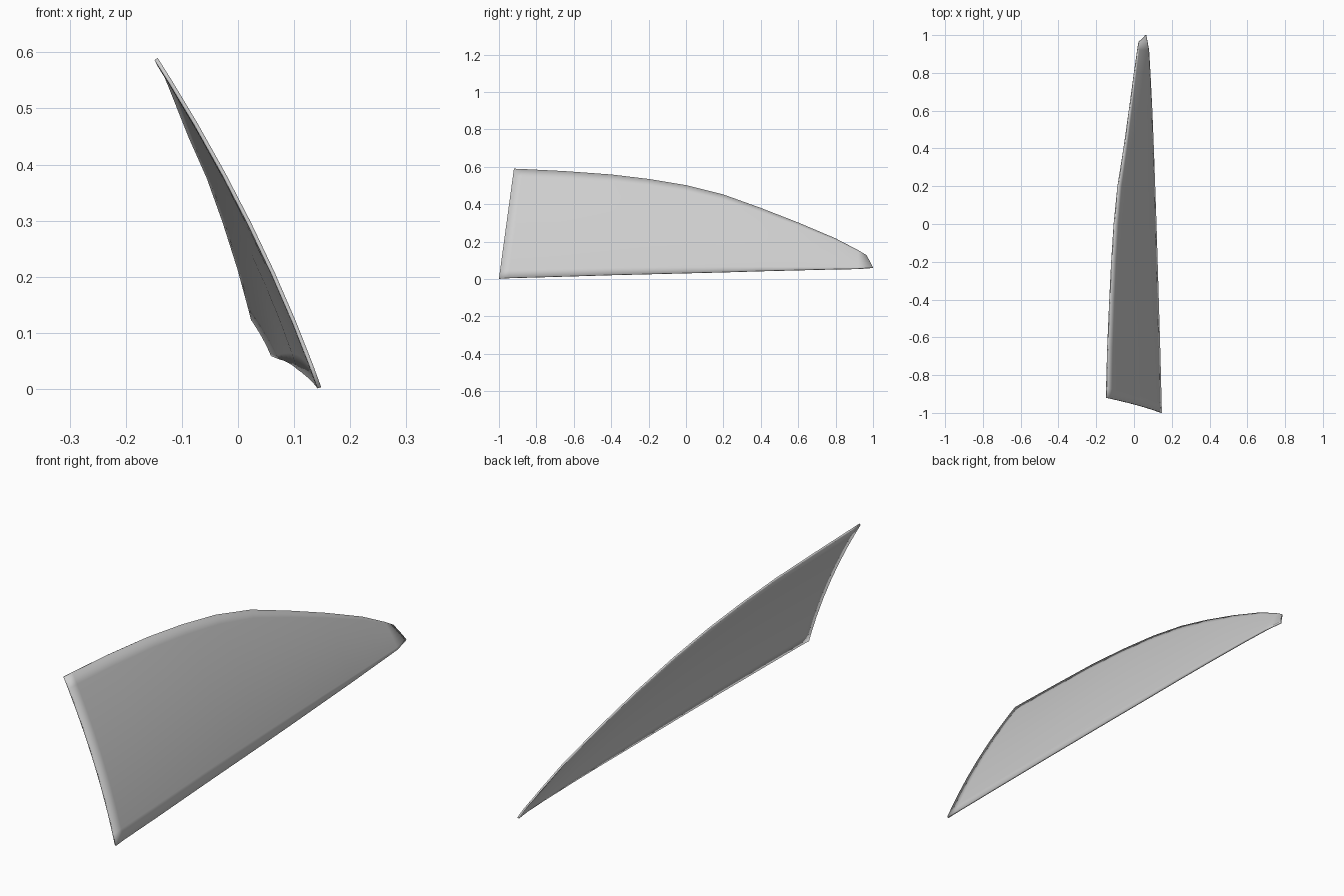
import bpy
import bmesh
from mathutils import Vector

default_cube = bpy.data.objects.get("Cube")
if default_cube:
    bpy.data.objects.remove(default_cube, do_unlink=True)

# Lower and upper edge points of the blade, from the wide root to the tip
LOWER_EDGE = [
    (.145, -1, .002), (.143, -.95, .005), (.137, -.7, .012), (.128, -.4, .021),
    (.122, -.2, .026), (.116, 0, .031), (.109, .2, .036), (.102, .4, .042),
    (.094, .6, .047), (.084, .8, .052), (.077, .92, .054), (.062, 1, .06),
]
UPPER_EDGE = [
    (-.146, -.92, .588), (-.145, -.87, .586), (-.139, -.65, .575), (-.128, -.4, .557),
    (-.118, -.2, .533), (-.105, 0, .5), (-.085, .2, .45), (-.053, .4, .378),
    (-.025, .6, .3), (.002, .8, .215), (.019, .92, .152), (.026, .965, .125),
]
CHORD_STEPS = [0, .07, .2, .35, .5, .65, .8, .93, 1]
CAMBER = .14
THICKNESS = .007


def section_point(low, high, t):
    """Point on a cross-section that bows gently outward."""
    point = low.lerp(high, t)
    point.x += CAMBER * t * (1 - t) * (high.z - low.z)
    return point


# Curved sheet lofted between the two edges
bm = bmesh.new()
rows = []
for low, high in zip(LOWER_EDGE, UPPER_EDGE):
    low, high = Vector(low), Vector(high)
    rows.append([bm.verts.new(section_point(low, high, t)) for t in CHORD_STEPS])
for row, following in zip(rows, rows[1:]):
    for j in range(len(CHORD_STEPS) - 1):
        bm.faces.new((row[j], following[j], following[j + 1], row[j + 1]))
for face in bm.faces:
    face.smooth = True

mesh = bpy.data.meshes.new("blade")
bm.to_mesh(mesh)
bm.free()
blade = bpy.data.objects.new("blade", mesh)
bpy.context.collection.objects.link(blade)

# Thin, softly shaded wall
wall = blade.modifiers.new("wall thickness", "SOLIDIFY")
wall.thickness = THICKNESS
wall.offset = 0

# Plain grey material
grey = bpy.data.materials.new("light grey")
grey.use_nodes = True
colour = (.62, .62, .62, 1)
grey.diffuse_color = colour
for node in grey.node_tree.nodes:
    if node.type == "BSDF_PRINCIPLED":
        node.inputs["Base Color"].default_value = colour
mesh.materials.append(grey)
